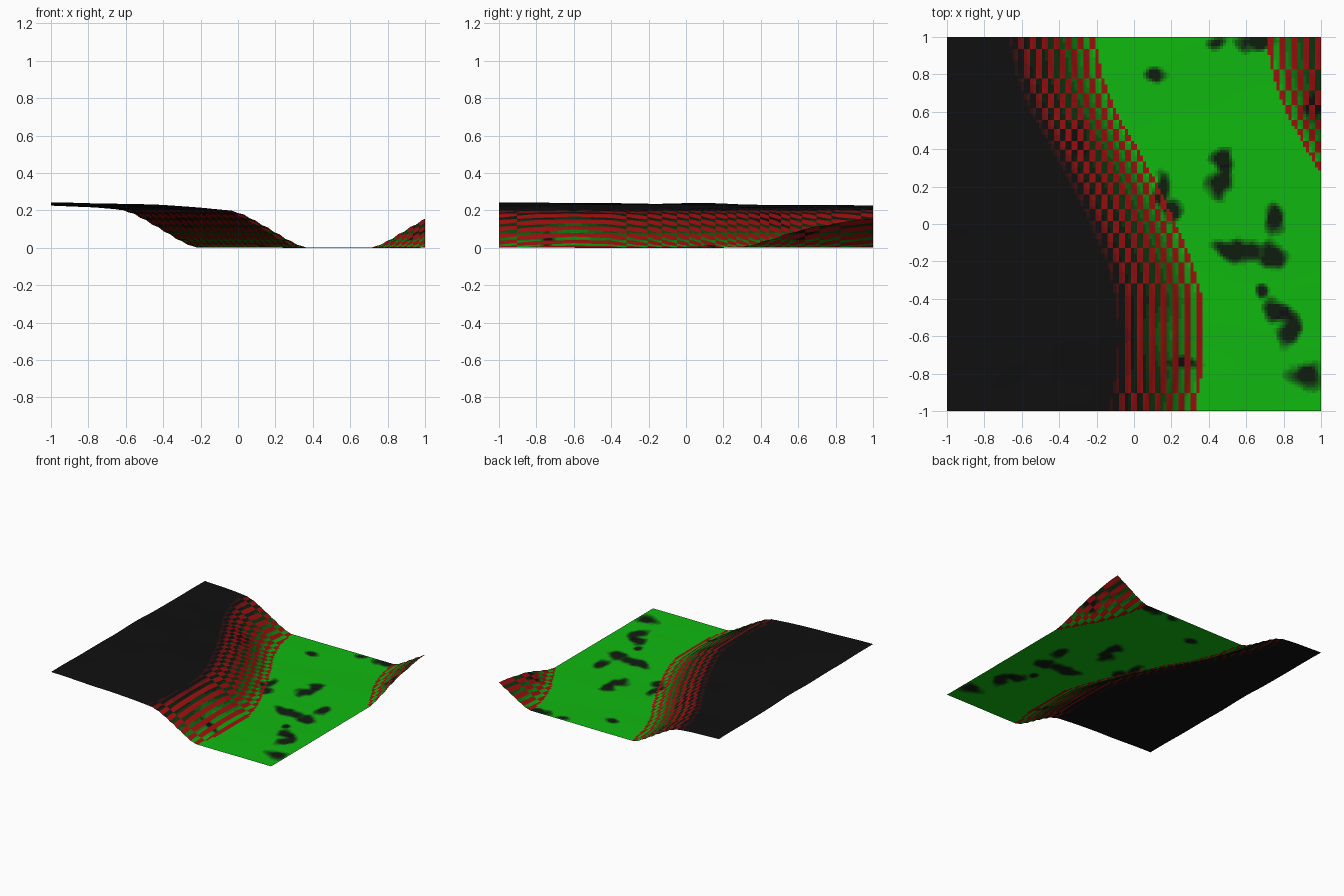
import bpy
import math
from mathutils import noise, Vector

if "Cube" in bpy.data.objects:
    bpy.data.objects.remove(bpy.data.objects["Cube"])

N = 126                    # grid cells per side
STEP = 2 / N
CELL = 2 * STEP            # size of one painted cell


def interp(table, t):
    """Straight-line lookup in a sorted list of (t, value)."""
    if t <= table[0][0]:
        return table[0][1]
    for (a, u), (b, v) in zip(table, table[1:]):
        if t <= b:
            return u + (v - u) * (t - a) / (b - a)
    return table[-1][1]


# Foot lines of the two hillsides, as x for a given y
LEFT_FOOT = [(-1, 0.32), (-0.8, 0.35), (-0.6, 0.365), (-0.4, 0.355), (-0.2, 0.30),
             (0, 0.215), (0.2, 0.12), (0.4, 0.01), (0.6, -0.105), (0.8, -0.18), (1, -0.22)]
RIGHT_FOOT = [(-1, 2.0), (0, 1.2), (0.28, 1.0), (0.4, 0.93), (0.6, 0.82), (0.8, 0.75), (1, 0.715)]
# Hillside height for the distance uphill from the foot
SLOPE = [(0, 0.002), (0.05, 0.019), (0.1, 0.045), (0.2, 0.105), (0.3, 0.162), (0.36, 0.19),
         (0.42, 0.203), (0.55, 0.214), (0.8, 0.229), (1.3, 0.241)]
# Dark patches on the ground: x, y, half width, half depth
PATCHES = [(0.15, 0.18, 0.05, 0.09), (0.2, 0.07, 0.05, 0.06), (0.45, 0.22, 0.07, 0.09),
           (0.47, 0.34, 0.06, 0.07), (0.11, 0.8, 0.08, 0.04), (0.44, 0.97, 0.05, 0.04),
           (0.65, 0.97, 0.1, 0.05), (0.56, -0.14, 0.14, 0.06), (0.75, 0.03, 0.05, 0.09),
           (0.74, -0.17, 0.08, 0.08), (0.68, -0.36, 0.03, 0.04), (0.77, -0.46, 0.08, 0.06),
           (0.83, -0.57, 0.06, 0.11), (0.92, -0.81, 0.09, 0.07), (0.27, -0.74, 0.1, 0.03),
           (0.96, 0.62, 0.06, 0.08), (-0.32, 0.46, 0.08, 0.1)]


def uphill(x, y):
    return max(interp(LEFT_FOOT, y) - x, x - interp(RIGHT_FOOT, y))


def height(x, y):
    d = uphill(x, y)
    ripple = noise.noise(Vector((x * 2.2, y * 3.2, 0.7)))
    if d <= 0:
        return 0.002 + 0.002 * ripple
    z = interp(SLOPE, d)
    if d < 0.42:
        z += 0.003 * math.sin(d * 2 * math.pi / (2 * CELL)) * min(1, d / 0.1)
    return max(0, z + 0.007 * ripple * min(1, d / 0.6))


def paint(x, y):
    """Colour of a face as (kind, level 0..8)."""
    d = uphill(x, y)
    # red dashes stepping along each hillside
    left = interp(LEFT_FOOT, y) - x > -CELL
    foot = interp(LEFT_FOOT if left else RIGHT_FOOT, y)
    column = math.floor((x + 1) / CELL) - math.floor((foot + 1) / CELL)
    if -0.01 < d < 0.45 and column % 2 == 0:
        fade = min(1, max(0.15, (0.47 - d) / 0.12))
        return "red", round(8 * fade)
    # green fading to black uphill, with ragged dark patches
    g = 1 - 0.7 * max(0, d) / 0.2 if d < 0.2 else 0.3 * max(0, 1 - (d - 0.2) / 0.2)
    blob = math.exp(-((x - 0.17) / 0.1) ** 2 - ((y + 0.6) / 0.12) ** 2)
    g = min(1, g + 0.3 * blob) if d > 0 else g
    rag = 0.55 * noise.noise(Vector((x * 13, y * 13, 3.1)))
    for px, py, w, h in PATCHES:
        r = math.hypot((x - px) / w, (y - py) / h) + rag
        g *= min(1, max(0.08, (r - 0.5) / 0.7))
    return "green", round(8 * g)


materials = {}


def material_slot(mesh, key):
    if key not in materials:
        kind, level = key
        f = (level / 8) ** 2.0
        mat = bpy.data.materials.new(f"{kind}_{level}")
        if kind == "red":
            mat.diffuse_color = (0.004 + 0.36 * f, 0.005, 0.005, 1)
        else:
            mat.diffuse_color = (0.005, 0.005 + 0.48 * f, 0.005, 1)
        materials[key] = len(mesh.materials)
        mesh.materials.append(mat)
    return materials[key]


# Terrain sheet
coords = [-1 + i * STEP for i in range(N + 1)]
verts = [(x, y, height(x, y)) for y in coords for x in coords]
W = N + 1
faces = [(j * W + i, j * W + i + 1, (j + 1) * W + i + 1, (j + 1) * W + i)
         for j in range(N) for i in range(N)]
low = min(v[2] for v in verts)
verts = [(x, y, z - low) for x, y, z in verts]
mesh = bpy.data.meshes.new("valley_terrain")
mesh.from_pydata(verts, [], faces)
terrain = bpy.data.objects.new("valley_terrain", mesh)
bpy.context.collection.objects.link(terrain)

# Ground colours, one per face
for poly in mesh.polygons:
    c = poly.center
    poly.material_index = material_slot(mesh, paint(c.x, c.y))
    poly.use_smooth = True
mesh.update()

for m in bpy.data.materials:
    if m.users and not m.is_grease_pencil:
        m.use_nodes = True
        m.node_tree.nodes["Principled BSDF"].inputs["Base Color"].default_value = m.diffuse_color
